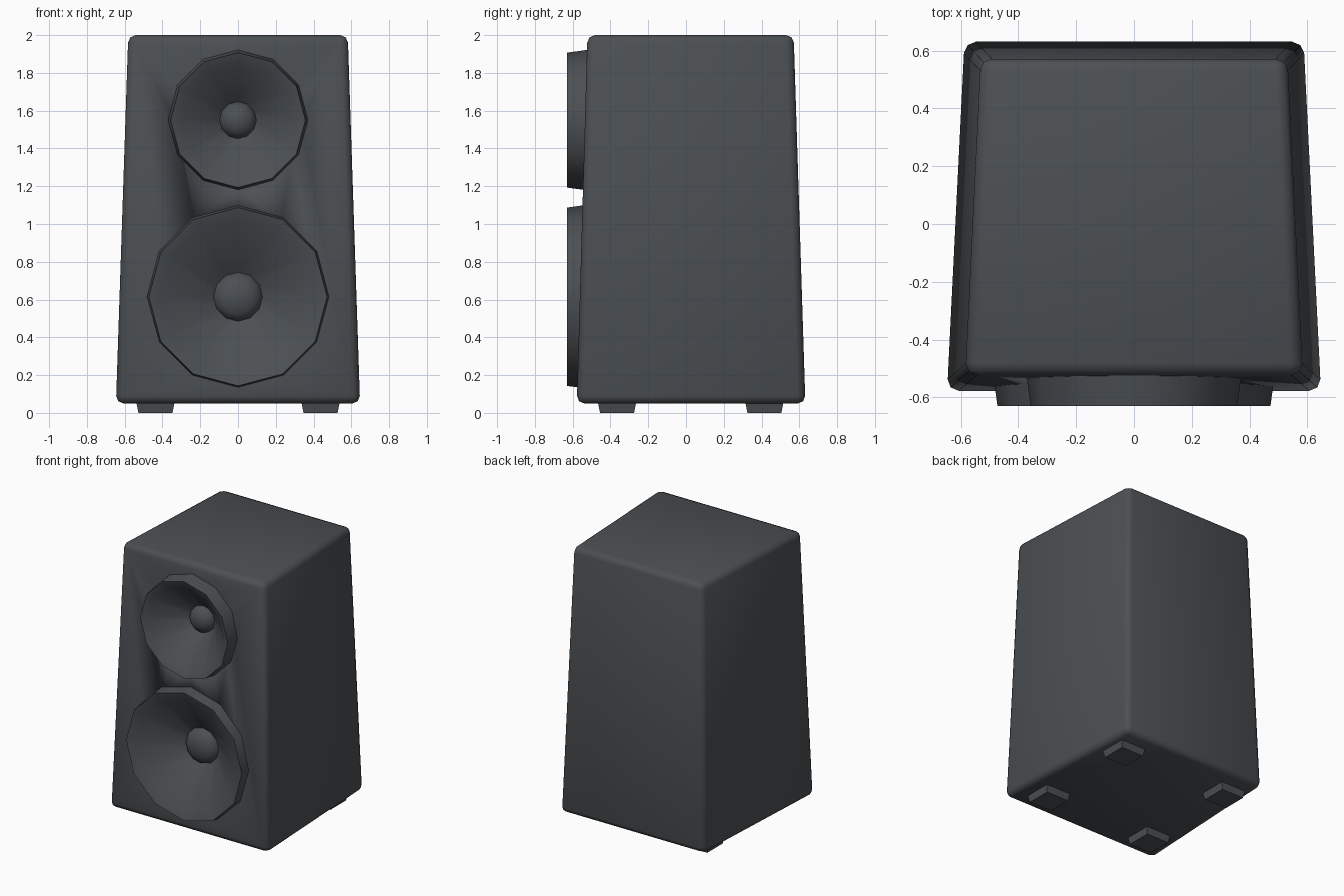
import bpy, bmesh, math

if "Cube" in bpy.data.objects:
    bpy.data.objects.remove(bpy.data.objects["Cube"])

mat = bpy.data.materials.new("charcoal")
mat.diffuse_color = (0.072, 0.080, 0.087, 1)
mat.use_nodes = True
mat.node_tree.nodes["Principled BSDF"].inputs["Base Color"].default_value = mat.diffuse_color


def make(name, bm, angle=35):
    bmesh.ops.recalc_face_normals(bm, faces=bm.faces)
    me = bpy.data.meshes.new(name)
    bm.to_mesh(me)
    bm.free()
    me.materials.append(mat)
    me.shade_smooth()
    me.set_sharp_from_angle(angle=math.radians(angle))
    ob = bpy.data.objects.new(name, me)
    bpy.context.collection.objects.link(ob)
    return ob


def loft_box(bottom, top):
    """Box from two rings, each (front half x, back half x, y front, y back, z)."""
    bm = bmesh.new()
    rings = []
    for fx, bx, y0, y1, z in (bottom, top):
        rings.append([bm.verts.new(p) for p in
                      ((-fx, y0, z), (fx, y0, z), (bx, y1, z), (-bx, y1, z))])
    a, b = rings
    bm.faces.new(a[::-1])
    bm.faces.new(b)
    for i in range(4):
        j = (i + 1) % 4
        bm.faces.new((a[i], a[j], b[j], b[i]))
    return bm


def lathe(profile, z, sides=12):
    """Spin (radius, y) points round a y axis at height z; radius 0 closes an end."""
    bm = bmesh.new()
    rings = []
    for r, y in profile:
        if r == 0:
            rings.append([bm.verts.new((0, y, z))] * sides)
        else:
            rings.append([bm.verts.new((r * math.cos(2 * math.pi * i / sides), y,
                                        z + r * math.sin(2 * math.pi * i / sides)))
                          for i in range(sides)])
    for a, b in zip(rings, rings[1:]):
        for i in range(sides):
            j = (i + 1) % sides
            bm.faces.new(list(dict.fromkeys((a[i], a[j], b[j], b[i]))))
    return bm


# tapered cabinet with rounded edges
bm = loft_box((0.648, 0.588, -0.578, 0.632, 0.05), (0.583, 0.53, -0.522, 0.57, 2.0))
bmesh.ops.recalc_face_normals(bm, faces=bm.faces)
bmesh.ops.bevel(bm, geom=bm.edges[:], offset=0.04, segments=2, profile=0.5, affect='EDGES')
cabinet = make("cabinet", bm, 50)

# drivers: ring, cone and domed centre, each set into a hole in the cabinet
for name, z, R, lip, dome in (("woofer", 0.615, 0.49, 0.41, 0.13),
                              ("tweeter", 1.55, 0.375, 0.31, 0.098)):
    base = -0.41
    profile = [(0, -0.36), (R * 0.6, -0.42), (R, -0.50), (R - 0.018, -0.63),
               (lip, -0.61), (dome, base)]
    profile += [(dome * math.cos(t), base - 0.07 * math.sin(t))
                for t in (math.pi / 8, math.pi / 4, math.pi * 3 / 8)]
    profile.append((0, base - 0.07))
    make(name, lathe(profile, z))
    cutter = make(name + "_hole_cutter",
                  lathe([(0, -0.8), (R - 0.04, -0.8), (R - 0.04, -0.3), (0, -0.3)], z))
    cutter.hide_render = True
    cutter.hide_viewport = True
    mod = cabinet.modifiers.new(name + "_hole", 'BOOLEAN')
    mod.operation = 'DIFFERENCE'
    mod.solver = 'EXACT'
    mod.object = cutter

# four tapered feet
for side, x in (("left", -0.437), ("right", 0.437)):
    for end, y in (("front", -0.365), ("back", 0.415)):
        foot = make(f"{end}_{side}_foot",
                    loft_box((0.09, 0.09, -0.09, 0.09, 0), (0.102, 0.102, -0.102, 0.102, 0.06)))
        foot.location = (x, y, 0)
